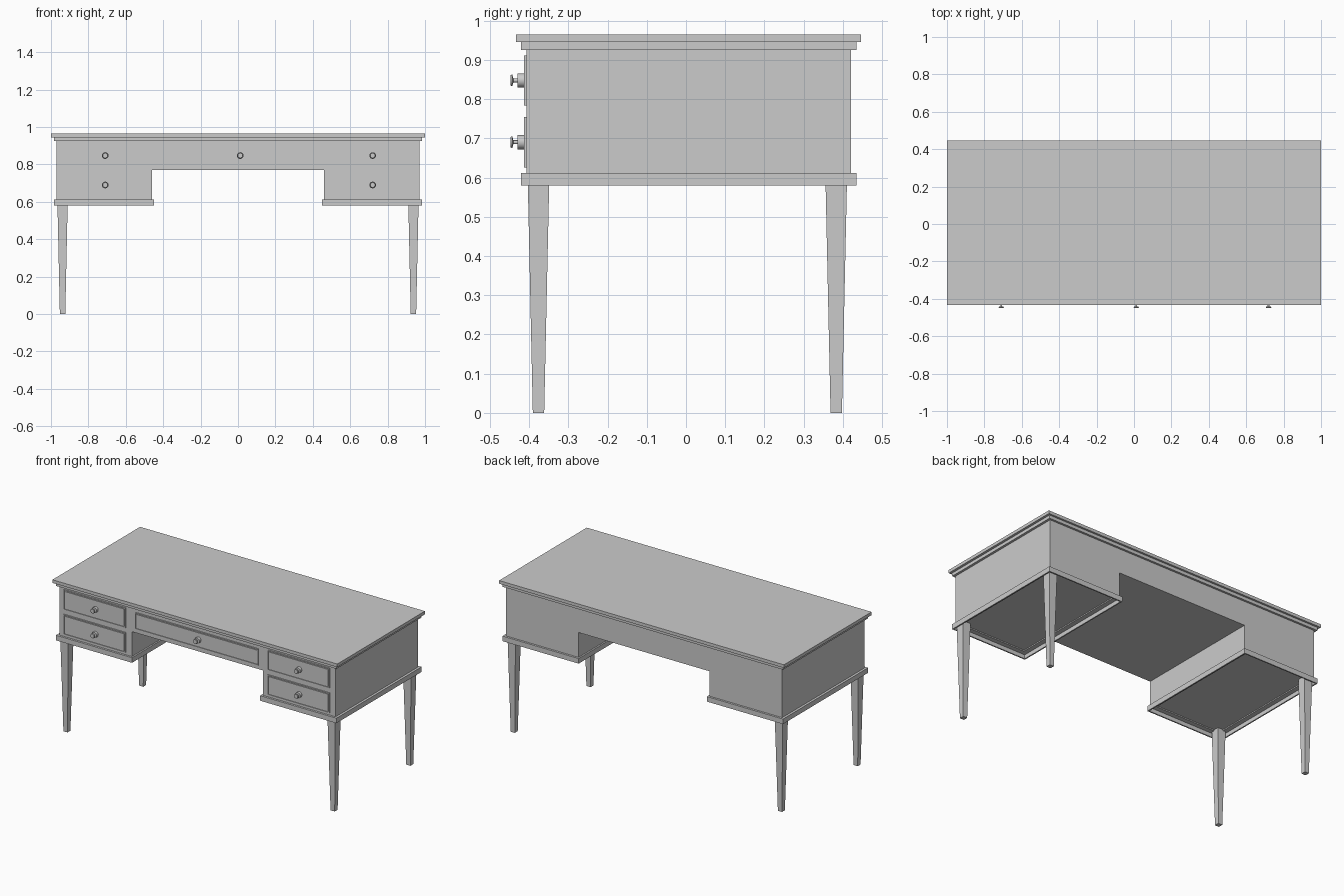
import bpy, bmesh, math
from mathutils import Matrix, Vector

if "Cube" in bpy.data.objects:
    bpy.data.objects.remove(bpy.data.objects["Cube"], do_unlink=True)

# Single plain finish
GREY = (0.6, 0.6, 0.6, 1.0)
grey = bpy.data.materials.new("light_grey")
grey.use_nodes = True
grey.diffuse_color = GREY
grey.node_tree.nodes["Principled BSDF"].inputs["Base Color"].default_value = GREY


def finish(name, bm):
    bmesh.ops.recalc_face_normals(bm, faces=bm.faces)
    mesh = bpy.data.meshes.new(name)
    bm.to_mesh(mesh)
    bm.free()
    mesh.materials.append(grey)
    obj = bpy.data.objects.new(name, mesh)
    bpy.context.collection.objects.link(obj)
    return obj


def box_mesh(x, y, z):
    bm = bmesh.new()
    bmesh.ops.create_cube(bm, size=1)
    for v in bm.verts:
        v.co = [lo + (c + 0.5) * (hi - lo) for c, (lo, hi) in zip(v.co, (x, y, z))]
    return bm


def facing(bm, direction):
    bm.normal_update()
    return [f for f in bm.faces if f.normal.dot(Vector(direction)) > 0.9]


def inset(bm, faces, width, recess):
    """Inset the faces, then sink them with straight walls."""
    bmesh.ops.inset_individual(bm, faces=faces, thickness=width, use_even_offset=True)
    geo = bmesh.ops.extrude_discrete_faces(bm, faces=faces)["faces"]
    for f in geo:
        bmesh.ops.translate(bm, verts=f.verts, vec=recess)
    return geo


# Two-step table top
finish("top_slab", box_mesh((-1, 1), (-0.433, 0.446), (0.945, 0.965)))
finish("top_moulding", box_mesh((-0.985, 0.985), (-0.42, 0.434), (0.925, 0.945)))

# Body: kneehole profile swept front to back, open under the pedestals
half = [(0.97, 0.925), (0.97, 0.61), (0.46, 0.61), (0.46, 0.77)]
profile = half + [(-x, z) for x, z in reversed(half)]
bm = bmesh.new()
front = bm.faces.new([bm.verts.new((x, -0.407, z)) for x, z in profile])
sweep = bmesh.ops.extrude_face_region(bm, geom=[front])["geom"]
bmesh.ops.translate(bm, vec=(0, 0.828, 0),
                    verts=[g for g in sweep if isinstance(g, bmesh.types.BMVert)])
bmesh.ops.recalc_face_normals(bm, faces=bm.faces)
under = [f for f in facing(bm, (0, 0, -1)) if f.calc_center_median().z < 0.7]
bmesh.ops.delete(bm, geom=under, context='FACES_ONLY')
finish("desk_body", bm)

# Base moulding of each pedestal, with a stepped recess underneath
for side, name in ((-1, "right"), (1, "left")):
    bm = box_mesh(sorted((side * 0.45, side * 0.985)), (-0.42, 0.434), (0.58, 0.612))
    step = inset(bm, facing(bm, (0, 0, -1)), 0.008, (0, 0, 0.025))
    inset(bm, step, 0.03, (0, 0, 0.03))
    finish(name + "_base_moulding", bm)

    # Tapered square legs
    for y, end in ((-0.376, "front"), (0.383, "back")):
        bm = box_mesh((-0.5, 0.5), (-0.5, 0.5), (0, 0.62))
        for v in bm.verts:
            width = 0.056 if v.co.z > 0.3 else 0.029
            v.co.x = side * 0.938 + v.co.x * width
            v.co.y = y + v.co.y * width
        finish(name + "_" + end + "_leg", bm)


# Drawer fronts: thin plates with a grooved border
def drawer(name, x, z, knob_x):
    bm = box_mesh(x, (-0.413, -0.4), z)
    panel = inset(bm, facing(bm, (0, -1, 0)), 0.005, (0, 0.004, 0))
    inset(bm, panel, 0.004, (0, -0.004, 0))
    finish(name + "_drawer", bm)
    knob(name + "_knob", knob_x, sum(z) / 2)


# Turned knob: collar, thin neck and flared button
def knob(name, x, z):
    turned = [(0, 0), (0.018, 0), (0.018, 0.021), (0.005, 0.021),
              (0.005, 0.031), (0.015, 0.034), (0.013, 0.039), (0, 0.039)]
    bm = bmesh.new()
    points = [bm.verts.new((r, -0.409 - d, 0)) for r, d in turned]
    edges = [bm.edges.new(pair) for pair in zip(points, points[1:])]
    bmesh.ops.spin(bm, geom=points + edges, cent=(0, 0, 0), axis=(0, 1, 0),
                   angle=math.tau, steps=20, use_merge=True)
    bmesh.ops.remove_doubles(bm, verts=bm.verts, dist=0.0001)
    bmesh.ops.transform(bm, matrix=Matrix.Translation((x, 0, z)), verts=bm.verts)
    obj = finish(name, bm)
    bpy.ops.object.select_all(action='DESELECT')
    obj.select_set(True)
    bpy.context.view_layer.objects.active = obj
    bpy.ops.object.shade_smooth_by_angle(angle=math.radians(35))


for level, z in (("upper", (0.784, 0.911)), ("lower", (0.626, 0.754))):
    drawer("right_" + level, (-0.938, -0.502), z, -0.71)
    drawer("left_" + level, (0.495, 0.931), z, 0.72)
drawer("centre", (-0.435, 0.43), (0.795, 0.9), 0.012)
